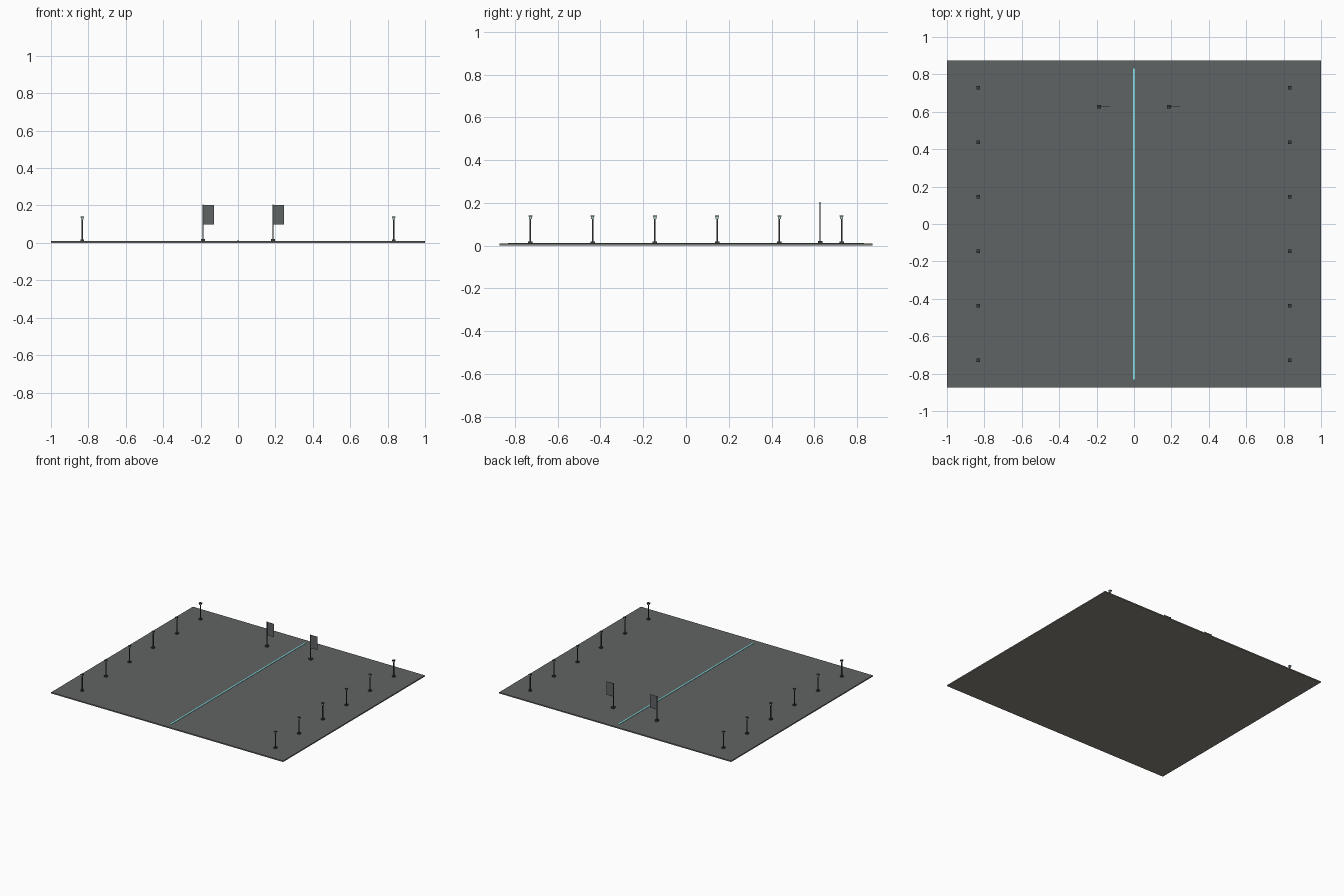
import bpy

if "Cube" in bpy.data.objects:
    bpy.data.objects.remove(bpy.data.objects["Cube"])

def mat(name, c):
    m = bpy.data.materials.new(name)
    m.diffuse_color = (*c, 1)
    m.use_nodes = True
    m.node_tree.nodes["Principled BSDF"].inputs["Base Color"].default_value = m.diffuse_color
    return m

SLAB = mat("warm concrete", (0.25, 0.235, 0.197))
ASPHALT = mat("asphalt grey", (0.117, 0.127, 0.125))
CYAN = mat("cyan line", (0.25, 0.75, 0.8))
DARK = mat("dark metal", (0.045, 0.05, 0.052))
LAMP = mat("pale lamp", (0.4, 0.6, 0.6))
CLOTH = mat("banner grey", (0.117, 0.127, 0.13))

def box(name, x, y, z, m):
    """Box from (min, max) ranges on each axis."""
    bpy.ops.mesh.primitive_cube_add(size=1, location=[(a + b) / 2 for a, b in (x, y, z)])
    o = bpy.context.object
    o.name = name
    o.scale = [b - a for a, b in (x, y, z)]
    bpy.ops.object.transform_apply(location=False, rotation=False, scale=True)
    o.data.materials.append(m)
    return o

def block(name, x, y, w, z0, z1, m):
    return box(name, (x - w / 2, x + w / 2), (y - w / 2, y + w / 2), (z0, z1), m)

TOP = 0.009

# concrete slab, asphalt surface and centre line
box("ground_slab", (-1, 1), (-0.873, 0.873), (0, 0.006), SLAB)
box("asphalt_surface", (-1, 1), (-0.873, 0.873), (0.006, TOP), ASPHALT)
box("centre_line", (-0.0055, 0.0055), (-0.832, 0.832), (TOP - 0.002, 0.012), CYAN)

# two rows of lamp posts
for x in (-0.833, 0.833):
    for i in range(6):
        y = -0.728 + i * 0.2912
        block("lamp_base", x, y, 0.02, TOP - 0.002, 0.018, DARK)
        block("lamp_post", x, y, 0.006, 0.016, 0.126, DARK)
        block("lamp_head", x, y, 0.014, 0.125, 0.136, LAMP)
        block("lamp_cap", x, y, 0.018, 0.135, 0.14, DARK)

# two banners on poles
for x in (-0.188, 0.188):
    y = 0.627
    block("banner_base", x, y, 0.021, TOP - 0.002, 0.021, DARK)
    block("banner_pole", x, y, 0.005, 0.018, 0.204, DARK)
    box("banner_cloth", (x + 0.002, x + 0.059), (y - 0.0005, y + 0.0005), (0.098, 0.202), CLOTH)
